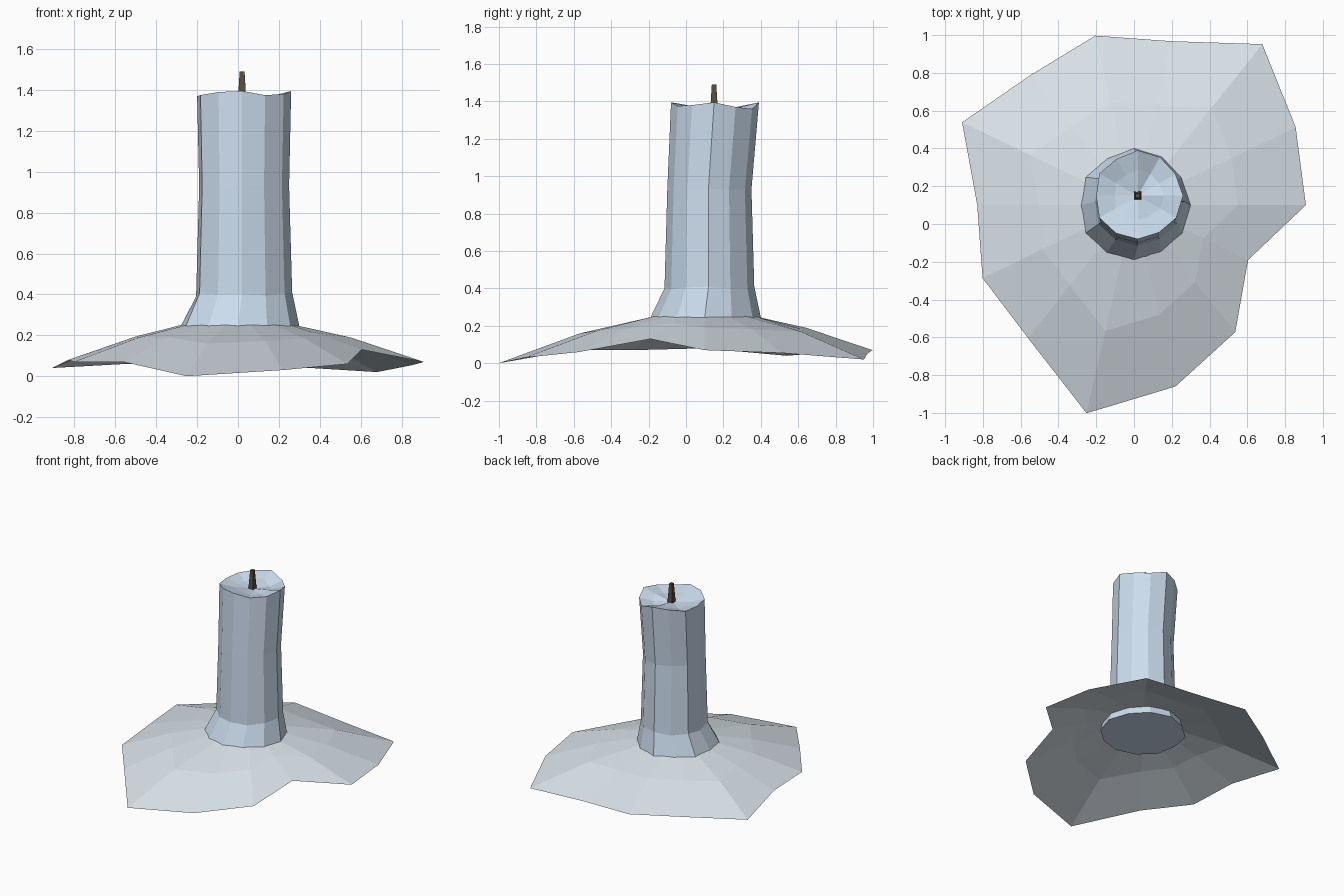
import bpy
import math

if "Cube" in bpy.data.objects:
    bpy.data.objects.remove(bpy.data.objects["Cube"])


def material(name, rgb):
    m = bpy.data.materials.new(name)
    m.diffuse_color = (*rgb, 1)
    m.use_nodes = True
    m.node_tree.nodes["Principled BSDF"].inputs["Base Color"].default_value = m.diffuse_color
    return m


def ring(center, radii, heights):
    n = len(radii)
    return [(center[0] + r * math.cos(2 * math.pi * i / n),
             center[1] + r * math.sin(2 * math.pi * i / n), z)
            for i, (r, z) in enumerate(zip(radii, heights))]


def loft(name, rings, mat, bottom=False, tip=None):
    """Join equal rings into a flat-faced skin, bottom ring first."""
    n = len(rings[0])
    verts = [v for r in rings for v in r]
    faces = [(k * n + i, k * n + (i + 1) % n, (k + 1) * n + (i + 1) % n, (k + 1) * n + i)
             for k in range(len(rings) - 1) for i in range(n)]
    if bottom:
        faces.append(tuple(reversed(range(n))))
    if tip:
        last = (len(rings) - 1) * n
        verts.append(tip)
        faces += [(last + i, last + (i + 1) % n, len(verts) - 1) for i in range(n)]
    mesh = bpy.data.meshes.new(name)
    mesh.from_pydata(verts, [], faces)
    mesh.update()
    obj = bpy.data.objects.new(name, mesh)
    bpy.context.collection.objects.link(obj)
    mesh.materials.append(mat)
    return obj


wax = material("blue wax", (0.60, 0.72, 0.85))
pale = material("pale wax", (0.70, 0.77, 0.82))
char = material("charred cord", (0.10, 0.075, 0.05))

# Puddle of melted wax: irregular rim sloping up to the candle foot
base = (0.0, 0.1)
rim_r = [.91, .95, 1.09, .89, .92, .88, 1.01, .83, .89, .90, 1.13, .985, .86, .67]
rim_z = [.07, .055, .02, .05, .07, .06, .04, .08, .07, .07, .0, .03, .06, .13]
loft("wax_puddle", [
    ring(base, rim_r, rim_z),
    ring(base, [.605 * r for r in rim_r], [.16 + .42 * z for z in rim_z]),
    ring(base, [.28] * 14, [.25] * 14),
], pale)

# Candle: flared foot, slightly leaning shaft, wavy rim and shallow dish
rim = [1.395, 1.37, 1.36, 1.395, 1.385, 1.37, 1.37, 1.375, 1.39, 1.395, 1.375, 1.38]
wob = [.01, 0, .005, .01, -.005, .005, -.01, .005, 0, 0, -.005, .005]


def shaft(center, r, heights):
    return ring(center, [r + w for w in wob], heights)


top = (.02, .15)
loft("candle", [
    shaft(base, .305, [.19] * 12),
    shaft(base, .29, [.245] * 12),
    shaft((.02, .12), .235, [.40 + w for w in wob]),
    shaft((.02, .12), .22, [.93] * 12),
    shaft(top, .23, rim),
    shaft(top, .13, [z - .025 for z in rim]),
], wax, bottom=True, tip=(*top, 1.345))

# Wick: tapered square peg
bpy.ops.mesh.primitive_cone_add(vertices=4, radius1=.03, radius2=.017, depth=.15,
                                location=(*top, 1.415), rotation=(0, 0, math.pi / 4))
wick = bpy.context.object
wick.name = "wick"
wick.data.materials.append(char)
